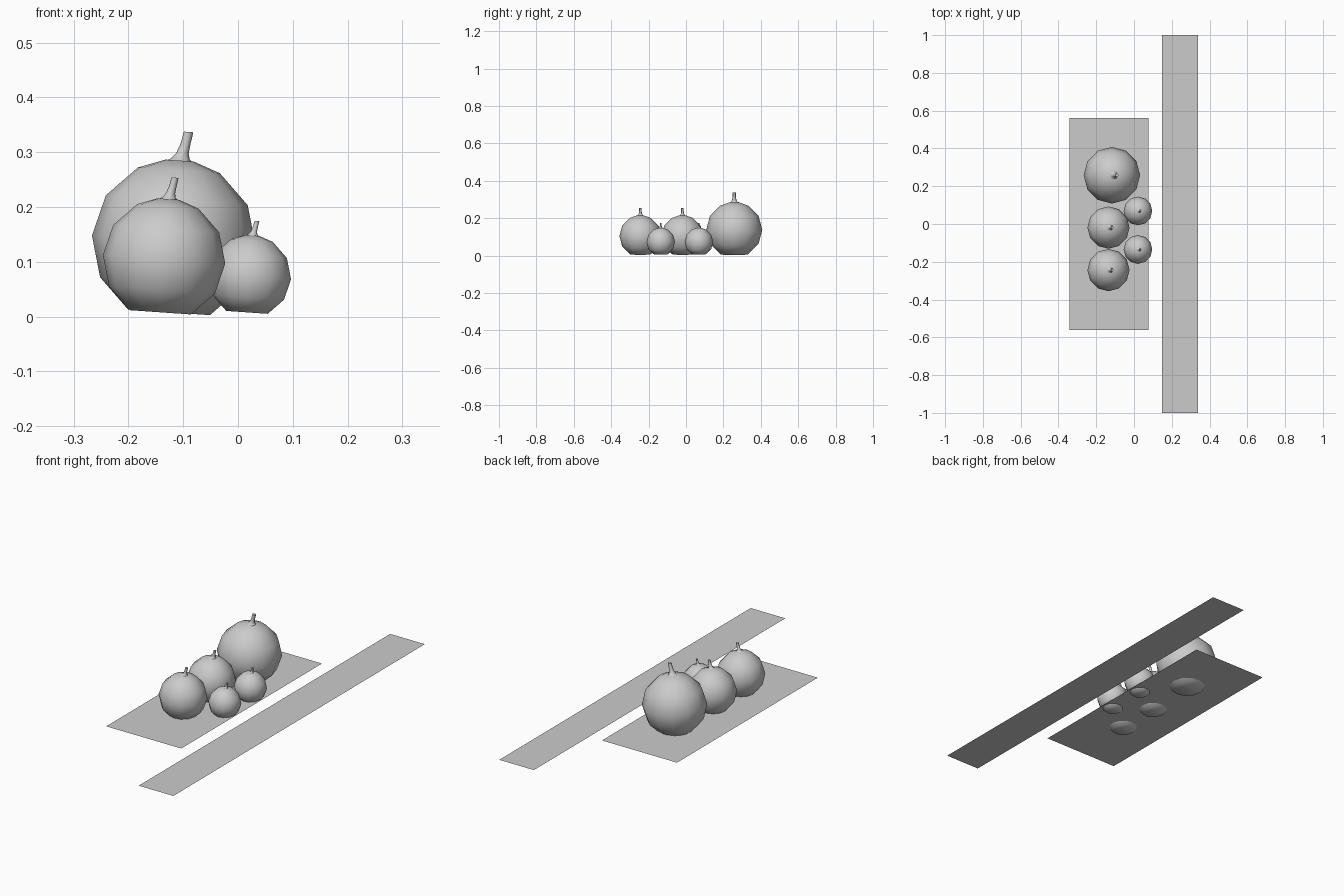
import bpy, bmesh
from math import sin, cos, radians, pi
from mathutils import Matrix

if "Cube" in bpy.data.objects:
    bpy.data.objects.remove(bpy.data.objects["Cube"])

SIDES, TILT, GROUND = 12, 4, 0.018


def finish(name, bm, smooth=None):
    mesh = bpy.data.meshes.new(name)
    bm.to_mesh(mesh)
    bm.free()
    obj = bpy.data.objects.new(name, mesh)
    bpy.context.collection.objects.link(obj)
    if smooth:
        bpy.ops.object.select_all(action='DESELECT')
        obj.select_set(True)
        bpy.context.view_layer.objects.active = obj
        bpy.ops.object.shade_smooth_by_angle(angle=radians(smooth))
    return obj


def loft(bm, rings, sides):
    """Skin circular rings given as (radius, height, sideways offset), capped at both ends."""
    loops = [[bm.verts.new((off + r * cos(2 * pi * i / sides), r * sin(2 * pi * i / sides), z))
              for i in range(sides)] for r, z, off in rings]
    for a, b in zip(loops, loops[1:]):
        for i in range(sides):
            j = (i + 1) % sides
            bm.faces.new((a[i], a[j], b[j], b[i]))
    bm.faces.new(loops[0][::-1])
    bm.faces.new(loops[-1])


# Unit profiles: round body with flat base, flared leaning stalk
body = [(cos(radians(a)), sin(radians(a)), 0) for a in (-60, -30, 0, 30, 60, 80)]
stalk = [(0.17, 0.965, 0), (0.11, 1.01, 0.01), (0.075, 1.08, 0.03),
         (0.06, 1.2, 0.06), (0.058, 1.34, 0.085)]


def pumpkin(name, x, y, radius):
    height = 0.0075 + radius * sin(radians(60))
    place = (Matrix.Translation((x, y, height)) @ Matrix.Rotation(radians(TILT), 4, 'Y')
             @ Matrix.Scale(radius, 4))
    for part, rings, sides in (("body", body, SIDES), ("stem", stalk, 8)):
        bm = bmesh.new()
        loft(bm, rings, sides)
        bm.transform(place)
        finish(f"{name}_{part}", bm, 50)


def sheet(name, x0, x1, half_y):
    bm = bmesh.new()
    bm.faces.new([bm.verts.new((x, y, GROUND)) for x, y in
                  ((x0, -half_y), (x1, -half_y), (x1, half_y), (x0, half_y))])
    finish(name, bm)


# Pumpkins
pumpkin("large_pumpkin", -0.117, 0.258, 0.15)
for n, y in enumerate((-0.244, -0.019)):
    pumpkin(f"medium_pumpkin_{n + 1}", -0.135, y, 0.112)
for n, y in enumerate((-0.135, 0.069)):
    pumpkin(f"small_pumpkin_{n + 1}", 0.021, y, 0.076)

# Flat ground sheets
sheet("ground_patch", -0.342, 0.076, 0.56)
sheet("ground_strip", 0.147, 0.34, 1.0)
